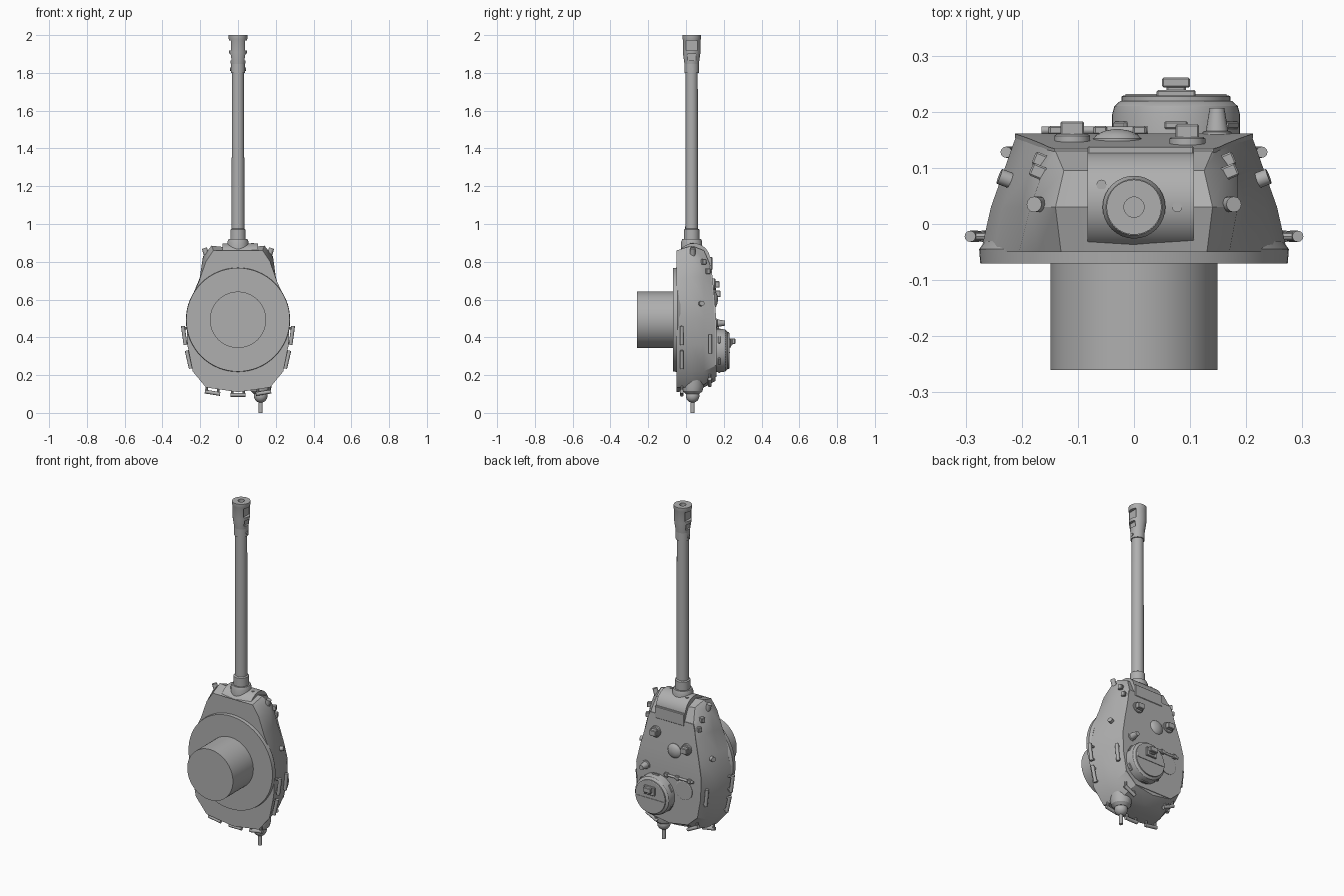
import bpy, bmesh, math
from mathutils import Vector, Matrix

cube = bpy.data.objects.get("Cube")
if cube:
    bpy.data.objects.remove(cube)

grey = bpy.data.materials.new("plain grey")
grey.use_nodes = True
tone = (0.43, 0.43, 0.43, 1)
grey.diffuse_color = tone
grey.node_tree.nodes["Principled BSDF"].inputs["Base Color"].default_value = tone

UP = Vector((0, 1, 0))
GUN = Vector((0, 0, 1))


def finish(name, bm, smooth=True):
    bmesh.ops.recalc_face_normals(bm, faces=bm.faces)
    mesh = bpy.data.meshes.new(name)
    bm.to_mesh(mesh)
    bm.free()
    mesh.materials.append(grey)
    ob = bpy.data.objects.new(name, mesh)
    bpy.context.collection.objects.link(ob)
    if smooth:
        bpy.ops.object.select_all(action='DESELECT')
        ob.select_set(True)
        bpy.context.view_layer.objects.active = ob
        bpy.ops.object.shade_smooth_by_angle(angle=math.radians(32))
    return ob


def lathe(name, origin, axis, profile, sides=32):
    """Turn (radius, height) points about an axis; ends are closed."""
    bm = bmesh.new()
    turn = axis.to_track_quat('Z', 'Y')
    rings = []
    for r, h in profile:
        ring = []
        for i in range(sides):
            a = math.tau * i / sides
            p = Vector((r * math.cos(a), r * math.sin(a), h))
            ring.append(bm.verts.new(Vector(origin) + turn @ p))
        rings.append(ring)
    for low, high in zip(rings, rings[1:]):
        for i in range(sides):
            j = (i + 1) % sides
            bm.faces.new((low[i], low[j], high[j], high[i]))
    bm.faces.new(rings[0])
    bm.faces.new(rings[-1])
    return finish(name, bm)


def box(name, centre, size, tilt=0, axis='Y', bevel=0.003):
    bm = bmesh.new()
    bmesh.ops.create_cube(bm, size=1)
    bmesh.ops.scale(bm, vec=size, verts=bm.verts)
    if bevel:
        bmesh.ops.bevel(bm, geom=bm.edges[:], offset=bevel, segments=1, affect='EDGES')
    place = Matrix.Translation(centre) @ Matrix.Rotation(tilt, 4, axis)
    bmesh.ops.transform(bm, matrix=place, verts=bm.verts)
    return finish(name, bm, False)


def rod(name, a, b, r, sides=12):
    a, b = Vector(a), Vector(b)
    d = b - a
    return lathe(name, a, d, [(r, 0), (r, d.length)], sides)


def rail(name, a, b, out):
    """Grab rail on two short legs that reach back into the wall."""
    a, b, out = Vector(a), Vector(b), Vector(out)
    rod(name, a, b, 0.01)
    for i, p in enumerate((a.lerp(b, 0.12), a.lerp(b, 0.88))):
        rod(f"{name}_leg_{i}", p, p - out, 0.007, 8)


def roof_y(z):
    return min(0.157, 0.13 + (0.78 - z) * 0.1)


# Cast hull: mirrored half outlines (x, z), from the base up to the roof
base = [(0, .85), (.13, .86), (.17, .8), (.205, .7), (.25, .6),
        (.273, .5), (.268, .36), (.24, .22), (.17, .135), (0, .11)]
middle = [(0, .87), (.14, .885), (.185, .83), (.2, .72), (.235, .6),
          (.255, .5), (.25, .36), (.22, .22), (.155, .135), (0, .12)]
shoulder = [(0, .84), (.125, .86), (.162, .81), (.185, .72), (.21, .6),
            (.232, .5), (.225, .36), (.2, .22), (.14, .15), (0, .135)]
roof = [(0, .78), (.14, .78), (.15, .75), (.165, .68), (.19, .58),
        (.21, .48), (.205, .36), (.185, .25), (.12, .19), (0, .17)]
bm = bmesh.new()
loops = []
for outline, y in ((base, -.05), (middle, .03), (shoulder, .095), (roof, None)):
    points = outline + [(-x, z) for x, z in outline[-2:0:-1]]
    loops.append([bm.verts.new((x, roof_y(z) if y is None else y, z)) for x, z in points])
n = len(loops[0])
for low, high in zip(loops, loops[1:]):
    for i in range(n):
        bm.faces.new((low[i], low[(i + 1) % n], high[(i + 1) % n], high[i]))
for loop in (loops[0], loops[-1]):
    for i in range(n // 2):
        quad = [loop[i], loop[i + 1], loop[-i - 1], loop[-i]]
        bm.faces.new(list(dict.fromkeys(quad)) if i else [loop[0], loop[1], loop[-1]])
finish("hull", bm)

# Roof plate with a thin overhanging edge
bm = bmesh.new()
outline = roof[1:-1] + [(-x, z) for x, z in roof[-2:0:-1]]
top = [bm.verts.new((x * 1.01, roof_y(z) + .004, z)) for x, z in outline]
low = [bm.verts.new((x * 1.01, roof_y(z) - .004, z)) for x, z in outline]
m = len(outline)
for i in range(m):
    bm.faces.new((top[i], top[(i + 1) % m], low[(i + 1) % m], low[i]))
for i in range(m // 2 - 1):
    for loop in (top, low):
        bm.faces.new((loop[i], loop[i + 1], loop[m - 2 - i], loop[m - 1 - i]))
finish("roof_plate", bm)

# Turret ring and basket
lathe("turret_ring", (0, 0, .493), UP, [(.274, -.07), (.276, -.045), (.265, -.03)], 64)
lathe("basket", (0, 0, .493), UP, [(.149, -.26), (.149, -.06)], 64)

# Mantlet
lathe("mantlet", (-.083, .04, .81), Vector((1, 0, 0)), [(.088, 0), (.088, .19)], 48)
box("mantlet_lip", (.012, .128, .79), (.19, .022, .07))
for x, y in ((-.058, .07), (.077, .03)):
    rod("mantlet_port", (x, y, .8), (x, y, .895 if y > .05 else .9), .009)

# Gun
lathe("gun_barrel", (0, .03, 0), GUN,
      [(.056, .86), (.056, .905), (.05, .92), (.041, .92), (.041, .97),
       (.034, .975), (.032, 1.8), (.038, 1.8), (.038, 1.85), (.03, 1.85), (.03, 1.86)])
brake = lathe("muzzle_brake", (0, .03, 0), GUN,
              [(.037, 1.84), (.047, 1.91), (.047, 1.975), (.049, 1.98), (.049, 2),
               (.018, 2), (.018, 1.96)])
for z, height, width in ((1.945, .055, .06), (1.882, .034, .046)):
    for side in (-1, 1):
        cutter = box("brake_cutter", (side * .05, .03, z), (.04, width, height), bevel=0)
        cutter.hide_render = True
        cutter.hide_viewport = True
        cut = brake.modifiers.new("window", 'BOOLEAN')
        cut.object = cutter
        cut.operation = 'DIFFERENCE'
rod("brake_pin", (-.042, .03, 1.82), (.042, .03, 1.82), .009)

# Commander's cupola with vision slots, hatch and periscope
cx, cz = .075, .33
lathe("cupola", (cx, 0, cz), UP,
      [(.114, .14), (.114, .195), (.11, .21), (.1, .219), (.09, .221)], 48)
lathe("cupola_hatch", (cx, 0, cz), UP, [(.097, .215), (.097, .227), (.094, .229)], 48)
for i in range(6):
    a = math.tau * i / 6 + math.pi / 2
    box("vision_slot", (cx + .112 * math.cos(a), .176, cz + .112 * math.sin(a)),
        (.012, .014, .042), -a)
box("hatch_split", (cx, .23, cz - .01), (.18, .004, .006), bevel=0)
box("hatch_bar", (cx, .232, .37), (.07, .014, .05))
box("hatch_periscope_neck", (cx, .237, .375), (.035, .02, .035))
box("hatch_periscope", (cx, .252, .38), (.05, .018, .03))

# Loader's hatch
lathe("loader_hatch", (-.1, 0, .39), UP, [(.055, .15), (.055, .164), (.052, .166)])
rod("hatch_hinge", (-.165, .167, .455), (.025, .167, .455), .007)
for x in (-.14, -.06, .01):
    box("hinge_block", (x, .167, .455), (.024, .016, .024))

# Roof fittings
for x, z in ((.095, .68), (-.11, .63)):
    y = roof_y(z)
    lathe("periscope_base", (x, y, z), UP, [(.032, -.01), (.032, .012), (.028, .015)], 24)
    box("periscope_head", (x, y + .025, z), (.042, .026, .034))
lathe("vent_dome", (-.03, roof_y(.6), .6), UP,
      [(.043, -.005), (.043, .004), (.036, .012), (.022, .018), (.006, .021)])
lathe("signal_port", (.148, .15, .475), UP, [(.026, 0), (.026, .014), (.02, .016), (.013, .057)], 16)

# Rear ball mount with machine gun
lathe("ball_mount_socket", (.12, .035, 0), GUN, [(.036, .1), (.052, .115), (.058, .14), (.058, .2)])
lathe("ball", (.12, .035, .09), GUN,
      [(.036 * math.sin(t * math.pi / 12), -.036 * math.cos(t * math.pi / 12)) for t in range(1, 12)], 24)
rod("rear_gun", (.12, .035, 0), (.12, .035, .08), .011)

# Paired side fittings
for s in (-1, 1):
    rail("side_rail_front", (s * .292, -.022, .46), (s * .278, -.022, .36), (s * .03, 0, 0))
    rail("side_rail_rear", (s * .272, -.022, .33), (s * .25, -.022, .235), (s * .03, 0, 0))
    rail("upper_rail", (s * .228, .128, .415), (s * .218, .128, .315), (s * .025, 0, 0))
    rail("rear_corner_rail", (s * .175, -.022, .113), (s * .095, -.022, .1), (0, 0, -.03))
    rail("upper_rear_rail", (s * .17, .125, .18), (s * .1, .125, .145), (0, 0, -.03))
    rod("sight_hole", (s * .155, .035, .8), (s * .178, .035, .872), .014)
    rod("pistol_port", (s * .2, .07, .575), (s * .24, .085, .58), .014)
    for y, z, x in ((.092, .8, .168), (.112, .75, .163)):
        box("lifting_hook", (s * x, y, z), (.034, .024, .028), s * .4, 'Z')
rail("rear_rail", (-.04, -.022, .095), (.04, -.022, .095), (0, 0, -.03))
